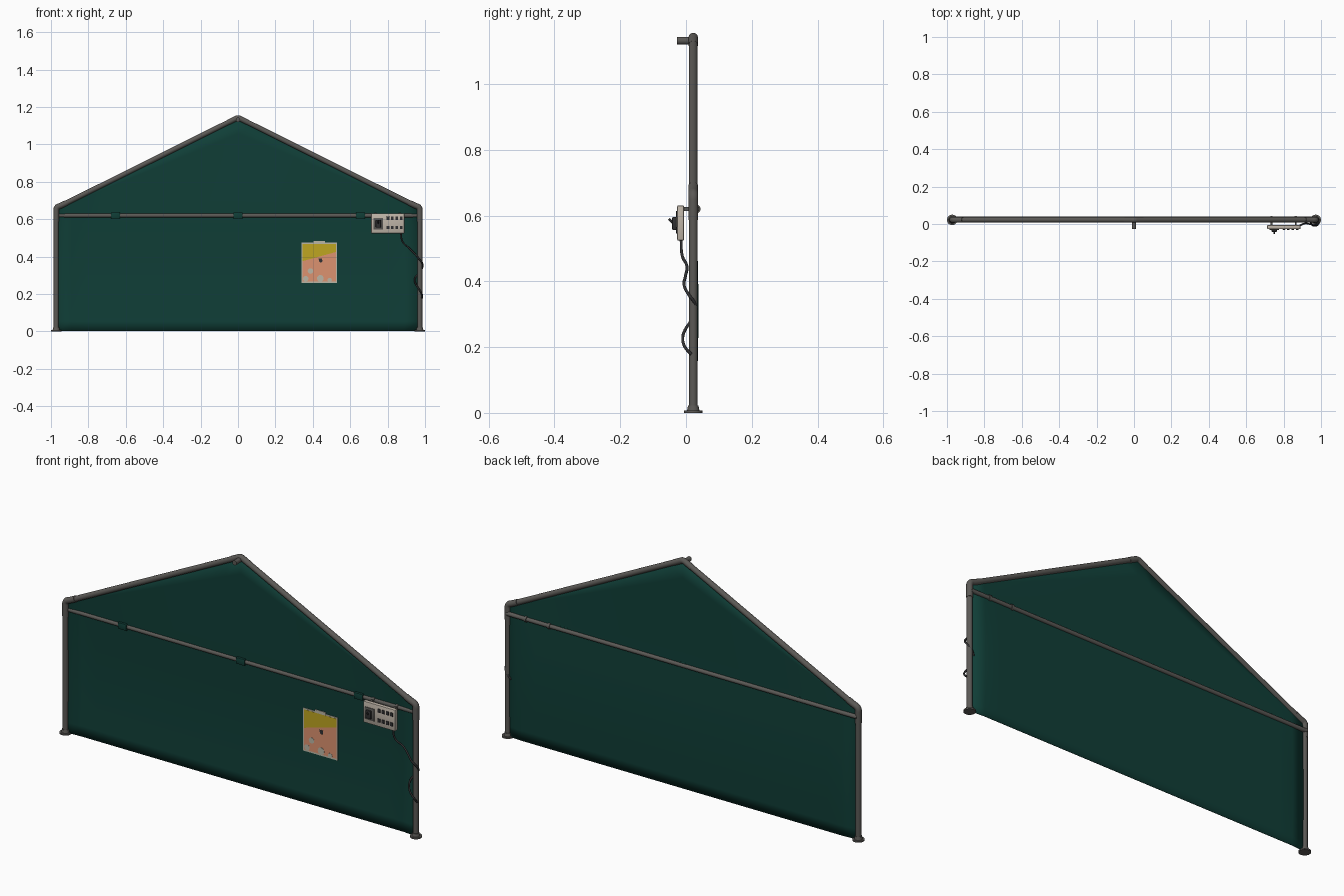
import bpy, bmesh, math
from mathutils import Vector

if "Cube" in bpy.data.objects:
    bpy.data.objects.remove(bpy.data.objects["Cube"])


def material(name, rgb):
    m = bpy.data.materials.new(name)
    m.diffuse_color = (*rgb, 1)
    m.use_nodes = True
    m.node_tree.nodes["Principled BSDF"].inputs["Base Color"].default_value = m.diffuse_color
    return m


GREEN = material("dark green canvas", (0.005, 0.048, 0.038))
STEEL = material("dark grey steel", (0.105, 0.1, 0.092))
BEIGE = material("beige housing", (0.52, 0.46, 0.39))
DARK = material("near black rubber", (0.03, 0.03, 0.032))
YELLOW = material("poster yellow", (0.52, 0.38, 0.015))
SALMON = material("poster salmon", (0.72, 0.29, 0.16))
PAPER = material("poster paper", (0.5, 0.47, 0.38))

PX, PY, R = 0.972, 0.022, 0.0135      # post position and tube radius
EAVE, RIDGE, BAR = 0.66, 1.136, 0.62  # heights of frame points


def finish(name, bm, mat, smooth=True):
    bmesh.ops.recalc_face_normals(bm, faces=bm.faces)
    me = bpy.data.meshes.new(name)
    bm.to_mesh(me)
    bm.free()
    ob = bpy.data.objects.new(name, me)
    bpy.context.collection.objects.link(ob)
    me.materials.append(mat)
    if smooth:
        bpy.context.view_layer.objects.active = ob
        ob.select_set(True)
        bpy.ops.object.shade_smooth_by_angle(angle=math.radians(40))
        ob.select_set(False)
    return ob


def rod(name, a, b, r, mat, r2=None, sides=20):
    a, b = Vector(a), Vector(b)
    bm = bmesh.new()
    bmesh.ops.create_cone(bm, cap_ends=True, segments=sides, radius1=r,
                          radius2=r if r2 is None else r2, depth=(b - a).length)
    q = (b - a).to_track_quat('Z', 'Y').to_matrix().to_4x4()
    q.translation = (a + b) / 2
    bm.transform(q)
    return finish(name, bm, mat)


def box(name, x0, x1, y0, y1, z0, z1, mat, bevel=0):
    bm = bmesh.new()
    bmesh.ops.create_cube(bm, size=1)
    for v in bm.verts:
        v.co = ((x0 + x1) / 2 + v.co.x * (x1 - x0), (y0 + y1) / 2 + v.co.y * (y1 - y0),
                (z0 + z1) / 2 + v.co.z * (z1 - z0))
    if bevel:
        bmesh.ops.bevel(bm, geom=bm.edges[:], offset=bevel, segments=2, affect='EDGES', profile=0.5)
    return finish(name, bm, mat)


def tube(name, pts, r, mat, kind='BEZIER'):
    cu = bpy.data.curves.new(name, 'CURVE')
    cu.dimensions = '3D'
    cu.bevel_depth, cu.bevel_resolution, cu.use_fill_caps = r, 3, True
    s = cu.splines.new(kind)
    cu.resolution_u = 8
    if kind == 'BEZIER':
        s.bezier_points.add(len(pts) - 1)
        for p, co in zip(s.bezier_points, pts):
            p.co = co
            p.handle_left_type = p.handle_right_type = 'AUTO'
    else:
        s.points.add(len(pts) - 1)
        for p, co in zip(s.points, pts):
            p.co = (*co, 1)
        s.use_endpoint_u, s.order_u = True, 3
    s.use_smooth = True
    ob = bpy.data.objects.new(name, cu)
    bpy.context.collection.objects.link(ob)
    cu.materials.append(mat)
    return ob


def plate(name, pts, y, mat, depth=0.001):
    bm = bmesh.new()
    f = bm.faces.new([bm.verts.new((x, y, z)) for x, z in pts])
    ext = bmesh.ops.extrude_face_region(bm, geom=[f])
    bmesh.ops.translate(bm, vec=(0, depth, 0),
                        verts=[v for v in ext['geom'] if isinstance(v, bmesh.types.BMVert)])
    return finish(name, bm, mat, False)


def roof(x):
    return RIDGE + 0.008 - abs(x) * (RIDGE + 0.008 - EAVE) / PX


# posts, feet, corner elbows and rafters
for s, side in ((-1, "left"), (1, "right")):
    x = s * PX
    rod(side + "_post", (x, PY, 0), (x, PY, 0.62), R, STEEL)
    rod(side + "_foot_flange", (x, PY, 0), (x, PY, 0.007), 0.028, STEEL, sides=28)
    rod(side + "_foot_collar", (x, PY, 0.007), (x, PY, 0.022), 0.019, STEEL, 0.016)
    rod(side + "_rafter", (s * 0.93, PY, roof(0.93)), (s * 0.02, PY, roof(0.02)), R, STEEL)
    tube(side + "_corner_elbow", [(x, PY, 0.587), (x, PY, 0.63), (x, PY, EAVE + 0.004),
         (s * 0.945, PY, roof(0.945)), (s * 0.915, PY, roof(0.915))], 0.0155, STEEL, 'NURBS')
tube("ridge_elbow", [(-0.05, PY, roof(0.05)), (-0.02, PY, roof(0.02)), (0, PY, roof(0)),
     (0.02, PY, roof(0.02)), (0.05, PY, roof(0.05))], 0.0148, STEEL, 'NURBS')
rod("ridge_stub", (0, -0.028, 1.132), (0, PY, 1.132), 0.012, STEEL)

# crossbar with canvas straps
rod("crossbar", (-PX, 0.03, BAR), (PX, 0.03, BAR), 0.0105, STEEL)
for i, x in enumerate((-0.655, 0, 0.655)):
    box("crossbar_strap_%d" % (i + 1), x - 0.024, x + 0.024, 0.016, 0.031, 0.604, 0.636, GREEN, 0.003)

# canvas wall, bulging slightly backwards below the crossbar
bm = bmesh.new()
NX, NZ = 24, 18
grid = []
for i in range(NX + 1):
    x = -PX + 2 * PX * i / NX
    col = []
    for j in range(NZ + 1):
        z = 0.003 + (BAR - 0.003) * j / 12 if j <= 12 else BAR + (roof(x) - BAR) * (j - 12) / 6
        t = min(1, (PX - abs(x)) / 0.08)
        y = 0.024 + t * (0.005 + (0.008 * math.sin(math.pi * z / BAR) if z < BAR else 0))
        if j > 12:
            y = 0.024 + 0.005 * t * (NZ - j) / 6
        col.append(bm.verts.new((x, y, z)))
    grid.append(col)
for i in range(NX):
    for j in range(NZ):
        bm.faces.new((grid[i][j], grid[i + 1][j], grid[i + 1][j + 1], grid[i][j + 1]))
canvas = finish("canvas_wall", bm, GREEN)
mod = canvas.modifiers.new("thickness", 'SOLIDIFY')
mod.thickness, mod.offset = 0.002, 0

# poster: paper, coloured areas, pale spots, dark mark
PYF = 0.031
box("poster_paper", 0.34, 0.53, PYF, PYF + 0.004, 0.26, 0.475, PAPER)
box("poster_tape", 0.405, 0.465, PYF - 0.001, PYF + 0.002, 0.468, 0.484, PAPER)
plate("poster_yellow_area", [(0.346, 0.376), (0.524, 0.425), (0.524, 0.468), (0.346, 0.468)], PYF - 0.001, YELLOW)
plate("poster_salmon_area", [(0.346, 0.268), (0.524, 0.268), (0.524, 0.425), (0.346, 0.376)], PYF - 0.001, SALMON)
for i, (x, z, r) in enumerate(((0.387, 0.323, 0.015), (0.44, 0.284, 0.018), (0.362, 0.282, 0.015), (0.49, 0.275, 0.012))):
    plate("poster_spot_%d" % (i + 1), [(x + r * math.cos(a * math.pi / 6), max(0.264, z + r * math.sin(a * math.pi / 6)))
          for a in range(12)], PYF - 0.002, PAPER)
plate("poster_mark", [(0.43, 0.39), (0.435, 0.372), (0.443, 0.367), (0.451, 0.375), (0.45, 0.389)], PYF - 0.002, DARK)

# power box with breaker, lever and sockets
box("power_box", 0.712, 0.89, -0.027, -0.006, 0.524, 0.631, BEIGE, 0.004)
box("breaker_panel", 0.724, 0.776, -0.031, -0.026, 0.545, 0.606, STEEL, 0.0015)
box("breaker_body", 0.736, 0.764, -0.042, -0.03, 0.556, 0.596, DARK, 0.003)
rod("breaker_lever", (0.75, -0.038, 0.576), (0.75, -0.052, 0.59), 0.004, DARK, sides=12)
for row, z in enumerate((0.605, 0.556)):
    for c in range(4):
        x = 0.802 + c * 0.0235
        box("socket_%d_%d" % (row + 1, c + 1), x - 0.007, x + 0.007, -0.031, -0.026, z - 0.009, z + 0.009, DARK, 0.001)
for i, x in enumerate((0.735, 0.865)):
    rod("box_hook_ring_%d" % (i + 1), (x - 0.006, 0.03, BAR), (x + 0.006, 0.03, BAR), 0.014, STEEL)
    box("box_hook_arm_%d" % (i + 1), x - 0.005, x + 0.005, -0.008, 0.022, BAR - 0.006, BAR + 0.006, STEEL)

# cable hanging from the box and winding round the right post
tube("power_cable", [(0.87, -0.015, 0.528), (0.88, -0.012, 0.48), (0.915, 0.003, 0.445), (0.945, -0.002, 0.415),
     (0.966, -0.006, 0.39), (0.987, 0.008, 0.36), (0.983, 0.026, 0.335), (0.96, 0.03, 0.305), (0.945, 0.014, 0.278),
     (0.952, -0.004, 0.25), (0.968, -0.01, 0.225), (0.983, -0.003, 0.2), (0.984, 0.016, 0.178)], 0.0045, DARK)
